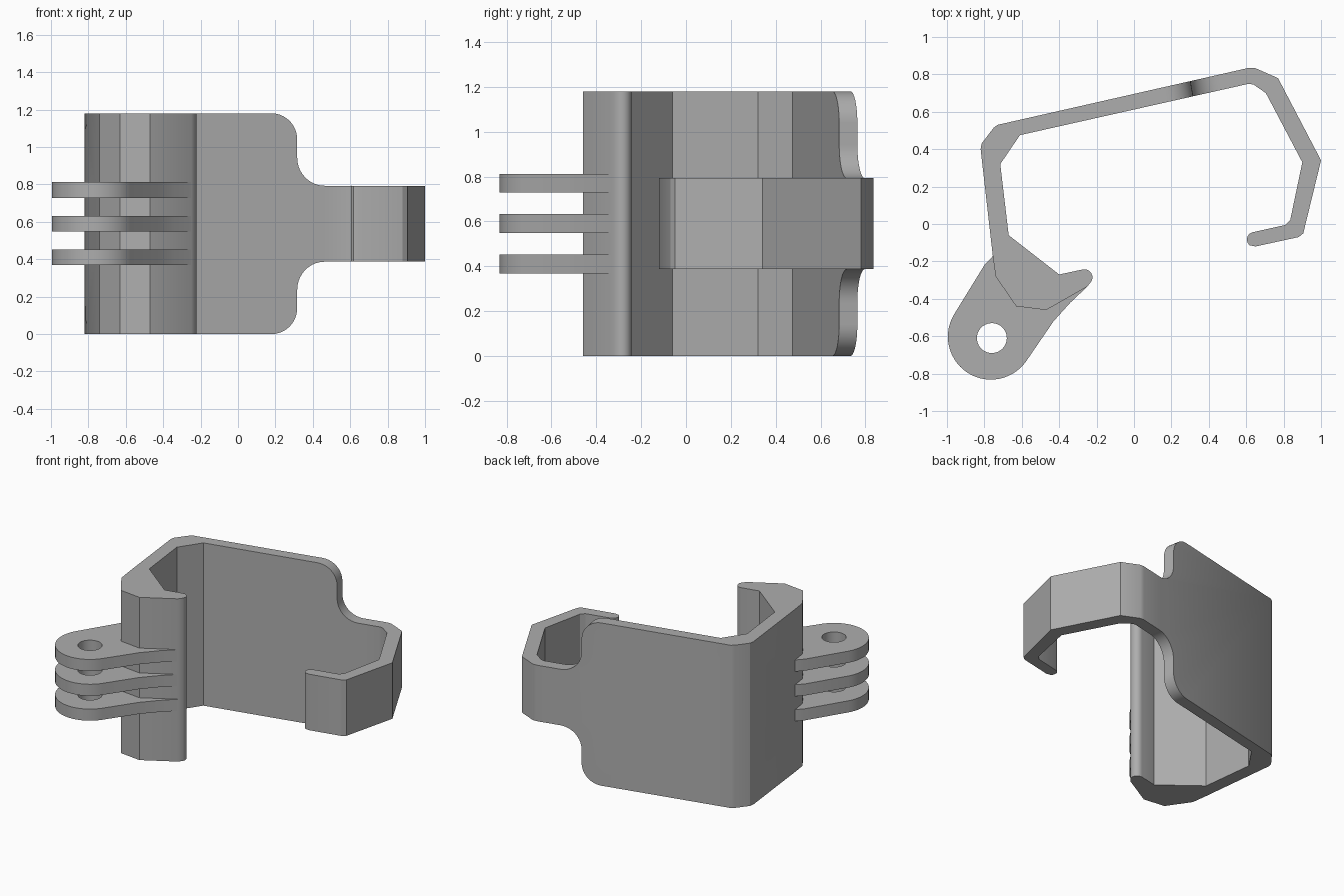
import bpy, bmesh, math
from mathutils import Matrix

cube = bpy.data.objects.get("Cube")
if cube:
    bpy.data.objects.remove(cube)

GREY = (0.42, 0.42, 0.42, 1)
mat = bpy.data.materials.new("plain grey")
mat.use_nodes = True
mat.diffuse_color = GREY
mat.node_tree.nodes["Principled BSDF"].inputs["Base Color"].default_value = GREY

HEIGHT = 1.18
MID = HEIGHT / 2


def arc(cx, cy, r, start, end, n=10):
    """Points on an arc, angles in degrees."""
    angles = [math.radians(start + (end - start) * i / n) for i in range(n + 1)]
    return [(cx + r * math.cos(a), cy + r * math.sin(a)) for a in angles]


def prism(name, points, low, high, matrix=None):
    """Extrude a closed outline along local z."""
    bm = bmesh.new()
    face = bm.faces.new([bm.verts.new((x, y, low)) for x, y in points])
    top = bmesh.ops.extrude_face_region(bm, geom=[face])["geom"]
    moved = [v for v in top if isinstance(v, bmesh.types.BMVert)]
    bmesh.ops.translate(bm, verts=moved, vec=(0, 0, high - low))
    if matrix:
        bm.transform(matrix)
    bmesh.ops.recalc_face_normals(bm, faces=bm.faces)
    mesh = bpy.data.meshes.new(name)
    bm.to_mesh(mesh)
    bm.free()
    mesh.materials.append(mat)
    obj = bpy.data.objects.new(name, mesh)
    bpy.context.collection.objects.link(obj)
    return obj


def select(obj):
    bpy.ops.object.select_all(action='DESELECT')
    obj.select_set(True)
    bpy.context.view_layer.objects.active = obj


def carve(obj, cutter, operation):
    cutter.hide_render = True
    mod = obj.modifiers.new("carve", 'BOOLEAN')
    mod.solver = 'EXACT'
    mod.operation = operation
    mod.object = cutter
    select(obj)
    bpy.ops.object.modifier_apply(modifier=mod.name)
    bpy.data.objects.remove(cutter)


def smooth(obj):
    select(obj)
    bpy.ops.object.shade_smooth_by_angle(angle=math.radians(25))


# Clip: one bent strip seen from above, outer side then inner side
outer = [(0.65, -0.12), (0.88, -0.07), (0.905, -0.05), (1.0, 0.34),
         (0.77, 0.78), (0.645, 0.835), (0.615, 0.835),
         (-0.73, 0.53), (-0.75, 0.515), (-0.815, 0.43), (-0.82, 0.40),
         (-0.755, -0.17), (-0.74, -0.28), (-0.63, -0.44), (-0.47, -0.46),
         (-0.25, -0.335)]
tail = arc(-0.265, -0.285, 0.043, -30, 100, 6)
inner = [(-0.40, -0.27), (-0.67, -0.06), (-0.715, 0.32), (-0.61, 0.475),
         (0.615, 0.75), (0.64, 0.745), (0.705, 0.70), (0.90, 0.33),
         (0.835, 0.02), (0.81, -0.005)]
tip = arc(0.643, -0.083, 0.04, 105, 255, 6)
clip = prism("clip_body", outer + tail + inner + tip[:-1], -0.05, HEIGHT + 0.05)

# Side silhouette: full height plate stepping down to the narrow hook
step = arc(-0.13, MID - 0.14, 0.14, 90, 0) + arc(0.16, 0.353, 0.15, 180, 270)
upper = [(-3, MID)] + step + [(2, 0.203)]
lower = [(x, -z) for x, z in reversed(upper)]
outline = Matrix.Translation((0.30, 0.72, MID)) @ Matrix.Rotation(
    math.radians(10), 4, 'Z') @ Matrix.Rotation(math.pi / 2, 4, 'X')
carve(clip, prism("outline_cutter", upper + lower, -3, 3, outline), 'INTERSECT')

# Rounded strap window through the side wall
SLOT_Y, SLOT_Z, R = 0.15, 0.225, 0.085
corners = [(1, 1, 0), (-1, 1, 90), (-1, -1, 180), (1, -1, 270)]
window = [p for sx, sz, a in corners
          for p in arc(sx * (SLOT_Y - R), sz * (SLOT_Z - R), R, a, a + 90, 8)]
sideways = Matrix(((0, 0, 1, 0), (1, 0, 0, -0.01), (0, 1, 0, MID), (0, 0, 0, 1)))
carve(clip, prism("window_cutter", window, -0.95, -0.42, sideways), 'DIFFERENCE')
smooth(clip)

# Three mounting prongs with a bolt hole
lug = arc(-0.765, -0.602, 0.23, 149, 325, 28)
root = [(-0.43, -0.52), (-0.34, -0.42), (-0.25, -0.335), (-0.27, -0.30),
        (-0.40, -0.31), (-0.66, -0.18), (-0.745, -0.18), (-0.755, -0.172), (-0.80, -0.22)]
for name, z in (("lower_prong", 0.41), ("middle_prong", MID), ("upper_prong", 0.77)):
    prong = prism(name, lug + root, z - 0.042, z + 0.042)
    hole = prism("hole_cutter", arc(-0.76, -0.61, 0.08, 0, 351, 39), 0, HEIGHT)
    carve(prong, hole, 'DIFFERENCE')
    smooth(prong)
